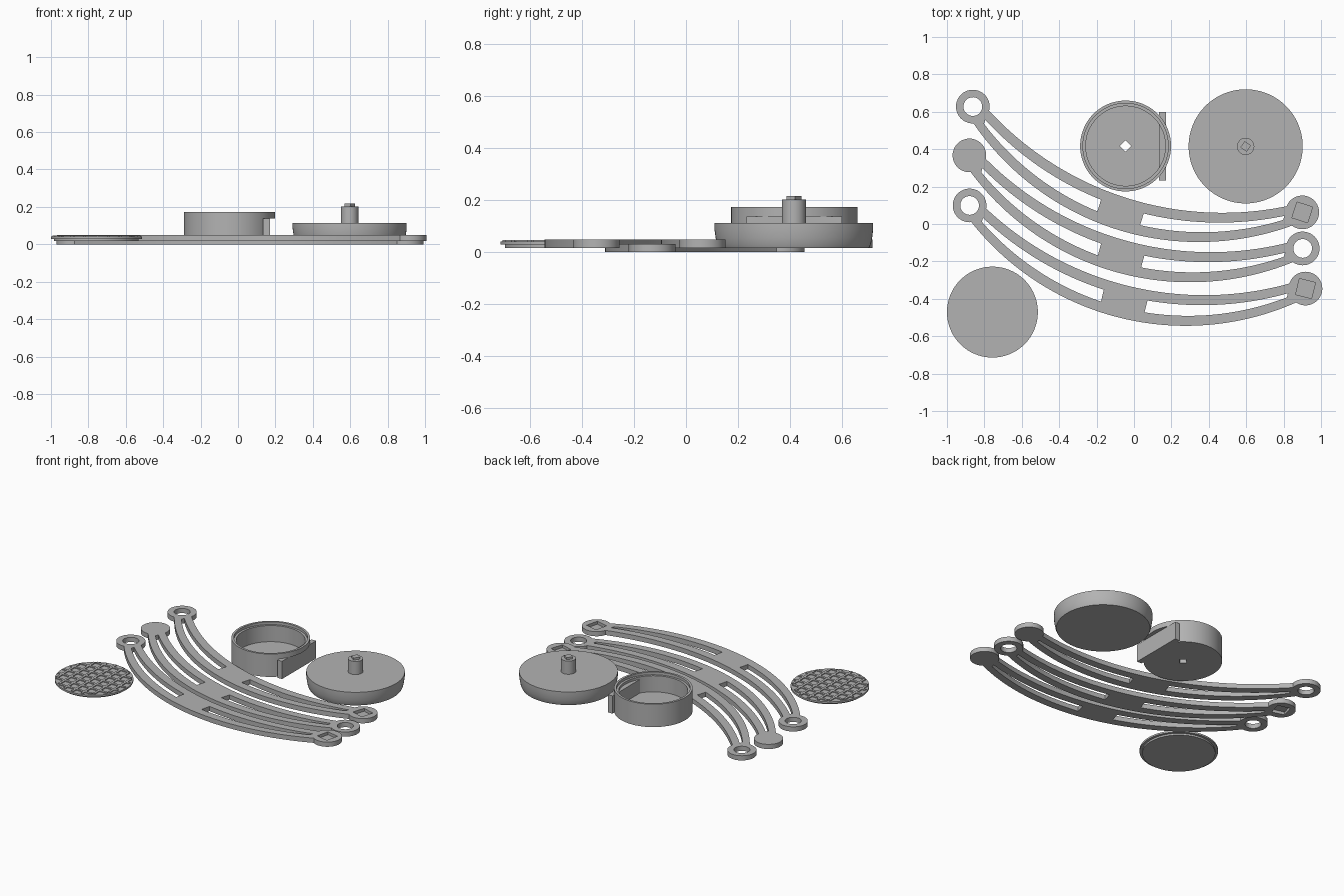
import bpy, bmesh, math

if "Cube" in bpy.data.objects:
    bpy.data.objects.remove(bpy.data.objects["Cube"])

grey = bpy.data.materials.new("plain_grey")
grey.diffuse_color = (0.45, 0.45, 0.45, 1)
grey.use_nodes = True
grey.node_tree.nodes["Principled BSDF"].inputs["Base Color"].default_value = grey.diffuse_color


def new_obj(name, bm):
    bmesh.ops.recalc_face_normals(bm, faces=bm.faces)
    me = bpy.data.meshes.new(name)
    bm.to_mesh(me)
    bm.free()
    me.materials.append(grey)
    ob = bpy.data.objects.new(name, me)
    bpy.context.collection.objects.link(ob)
    return ob


def prism(name, pts, z0, z1):
    bm = bmesh.new()
    low = [bm.verts.new((x, y, z0)) for x, y in pts]
    high = [bm.verts.new((x, y, z1)) for x, y in pts]
    bm.faces.new(low)
    bm.faces.new(high)
    n = len(pts)
    for i in range(n):
        j = (i + 1) % n
        bm.faces.new((low[i], low[j], high[j], high[i]))
    return new_obj(name, bm)


def circle(cx, cy, r, n=48, turn=0.0):
    return [(cx + r * math.cos(turn + 2 * math.pi * i / n),
             cy + r * math.sin(turn + 2 * math.pi * i / n)) for i in range(n)]


def box(name, x0, x1, y0, y1, z0, z1):
    return prism(name, [(x0, y0), (x1, y0), (x1, y1), (x0, y1)], z0, z1)


def lathe(name, cx, cy, profile, n=96):
    """Closed solid from (radius, height) points starting and ending on the axis."""
    bm = bmesh.new()
    rings = []
    for r, z in profile:
        if r == 0:
            rings.append([bm.verts.new((cx, cy, z))] * n)
        else:
            rings.append([bm.verts.new((x, y, z)) for x, y in circle(cx, cy, r, n)])
    for a, b in zip(rings, rings[1:]):
        for i in range(n):
            j = (i + 1) % n
            bm.faces.new(dict.fromkeys((a[i], a[j], b[j], b[i])))
    return new_obj(name, bm)


def boolean(ob, other, op):
    m = ob.modifiers.new("cut", 'BOOLEAN')
    m.operation, m.solver, m.object = op, 'EXACT', other
    bpy.context.view_layer.objects.active = ob
    bpy.ops.object.modifier_apply(modifier=m.name)
    bpy.data.objects.remove(other)


def smooth(ob):
    bpy.ops.object.select_all(action='DESELECT')
    ob.select_set(True)
    bpy.context.view_layer.objects.active = ob
    bpy.ops.object.shade_smooth_by_angle(angle=math.radians(30))


# Curved arms: tapering crescent with two pointed slots, a ring and a square socket
HALF, THICK, BAND = 0.925, 0.032, 0.055


def arc(u, mid, end):
    """Depth of a circular arc passing through mid at u=0 and end at u=HALF."""
    sag = mid - end
    rad = (HALF ** 2 + sag ** 2) / (2 * sag)
    return mid - rad + math.sqrt(rad ** 2 - u * u)


def outer(u):
    return -arc(u, 0.39, 0.06)


def inner(u):
    return -arc(u, 0.214, -0.06)


def crescent(u0, u1, inset, n):
    us = [u0 + (u1 - u0) * i / n for i in range(n + 1)]
    return [(u, outer(u) + inset) for u in us] + [(u, inner(u) - inset) for u in reversed(us)]


def arm(name, x, y, degrees, z0, flipped):
    z1 = z0 + THICK
    s = -1 if flipped else 1
    ob = prism(name, crescent(-HALF, HALF, 0, 64), z0, z1)
    for side in (-1, 1):
        boolean(ob, prism("end", circle(side * HALF, 0, 0.09), z0, z1), 'UNION')
    for side in (-1, 1):
        slot = crescent(side * 0.12, side * 0.84, BAND, 32)
        boolean(ob, prism("slot", slot, z0 - 0.1, z1 + 0.1), 'DIFFERENCE')
    boolean(ob, prism("hole", circle(-s * HALF, 0, 0.05), z0 - 0.1, z1 + 0.1), 'DIFFERENCE')
    za, zb = (z0 - 0.1, z0 + 0.02) if flipped else (z1 - 0.02, z1 + 0.1)
    boolean(ob, prism("socket", circle(s * HALF, 0, 0.062, 4, math.pi / 4), za, zb), 'DIFFERENCE')
    ob.location = (x, y, 0)
    ob.rotation_euler = (0, 0, -math.radians(degrees))
    smooth(ob)


BASE = 0.017
arm("back_arm", 0.019, 0.345, 17.8, BASE, False)
arm("middle_arm", 0.011, 0.118, 15.6, 0.0, True)
arm("front_arm", 0.019, -0.123, 13.9, BASE, False)

# Cup with stepped rim, square floor hole and a flat side plate under the rim
CX, CY = -0.045, 0.417
cup = lathe("cup", CX, CY, [(0, BASE), (0.243, BASE), (0.243, 0.173), (0.228, 0.173),
                            (0.228, 0.155), (0.213, 0.155), (0.213, 0.045), (0, 0.045)])
boolean(cup, prism("floor_hole", circle(CX, CY, 0.03, 4), -0.1, 0.1), 'DIFFERENCE')
boolean(cup, box("side_cut", 0.15, 0.4, 0.1, 0.8, -0.1, 0.138), 'DIFFERENCE')
boolean(cup, box("side_plate", 0.135, 0.17, 0.232, 0.6, BASE, 0.138), 'UNION')
smooth(cup)

# Round weighted base with a post and a square pin
DX, DY = 0.597, 0.415
base = lathe("round_base", DX, DY, [(0, BASE), (0.29, BASE), (0.296, 0.03), (0.301, 0.055),
                                    (0.305, 0.085), (0.305, 0.113), (0.046, 0.113),
                                    (0.046, 0.203), (0, 0.203)])
smooth(base)
prism("square_pin", circle(DX, DY, 0.029, 4, math.radians(10)), 0.2, 0.217)

# Lid with an inset underside step and a raised lattice on top
LX, LY, LR = -0.757, -0.471, 0.243
lid = lathe("lid", LX, LY, [(0, BASE), (0.226, BASE), (0.226, 0.029), (LR, 0.029),
                            (LR, 0.041), (0, 0.041)])
smooth(lid)
for k in range(-3, 4):
    d = k * 0.065
    h = math.sqrt((LR - 0.008) ** 2 - (abs(d) + 0.008) ** 2)
    box("lattice_bar", LX + d - 0.008, LX + d + 0.008, LY - h, LY + h, 0.04, 0.047)
    box("lattice_bar", LX - h, LX + h, LY + d - 0.008, LY + d + 0.008, 0.04, 0.047)
